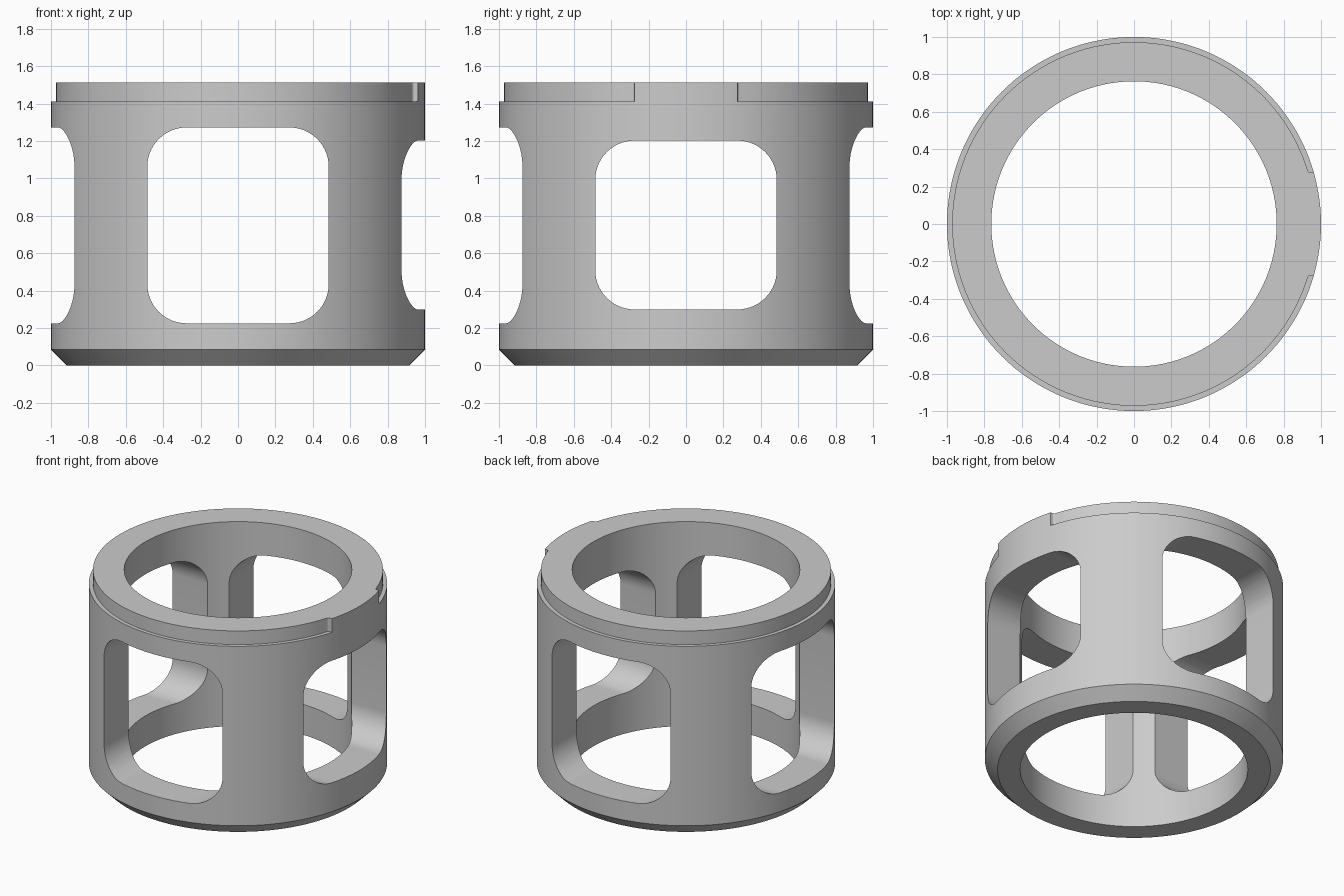
import bpy, bmesh
from math import pi, sin, cos, atan2, sqrt
from mathutils import Matrix, Vector

if "Cube" in bpy.data.objects:
    bpy.data.objects.remove(bpy.data.objects["Cube"], do_unlink=True)

SEGMENTS = 144
OUTER, INNER, RIM = 1.0, 0.763, 0.972
HEIGHT, LEDGE_Z, CHAMFER = 1.513, 1.412, 0.085

grey = bpy.data.materials.new("satin grey")
grey.use_nodes = True
colour = (0.6, 0.6, 0.6, 1)
grey.diffuse_color = colour
grey.node_tree.nodes["Principled BSDF"].inputs["Base Color"].default_value = colour


def make_object(name, bm):
    bmesh.ops.recalc_face_normals(bm, faces=bm.faces)
    mesh = bpy.data.meshes.new(name)
    bm.to_mesh(mesh)
    bm.free()
    mesh.materials.append(grey)
    obj = bpy.data.objects.new(name, mesh)
    bpy.context.collection.objects.link(obj)
    return obj


def arc(cx, cy, r, start, end, steps):
    """Points along a circular arc."""
    angles = [start + (end - start) * i / steps for i in range(steps + 1)]
    return [(cx + r * cos(a), cy + r * sin(a)) for a in angles]


def extrude(name, outline, depth, matrix):
    """Flat outline extruded along local z, then placed by the matrix."""
    bm = bmesh.new()
    bottom = [bm.verts.new((x, y, 0)) for x, y in outline]
    top = [bm.verts.new((x, y, depth)) for x, y in outline]
    bm.faces.new(bottom[::-1])
    bm.faces.new(top)
    for i in range(len(outline)):
        bm.faces.new((bottom[i - 1], bottom[i], top[i], top[i - 1]))
    bm.transform(matrix)
    return make_object(name, bm)


def revolve(name, profile):
    """Closed (radius, height) profile spun into a ring."""
    bm = bmesh.new()
    rings = []
    for i in range(SEGMENTS):
        a = 2 * pi * i / SEGMENTS
        rings.append([bm.verts.new((r * cos(a), r * sin(a), z)) for r, z in profile])
    n = len(profile)
    for i in range(SEGMENTS):
        p, q = rings[i], rings[(i + 1) % SEGMENTS]
        for j in range(n):
            k = (j + 1) % n
            bm.faces.new((p[j], q[j], q[k], p[k]))
    return make_object(name, bm)


def window_cutter(angle, low, high, half=0.485, radius=0.21):
    """Rounded opening cut through one side of the wall."""
    x, y = half - radius, (high - low) / 2 - radius
    outline = []
    for i, (sx, sy) in enumerate(((1, 1), (-1, 1), (-1, -1), (1, -1))):
        outline += arc(sx * x, sy * y, radius, i * pi / 2, (i + 1) * pi / 2, 14)
    place = (Matrix.Translation((0, 0, (low + high) / 2)) @ Matrix.Rotation(angle, 4, "Z")
             @ Matrix(((0, 0, 1, 0.3), (1, 0, 0, 0), (0, 1, 0, 0), (0, 0, 0, 1))))
    return extrude("window_cutter", outline, 0.9, place)


def ledge_cutter(half=0.275, fillet=0.016):
    """Band that trims the top rim, leaving a full-width tab on the +x side."""
    cy = half + fillet
    cx = sqrt((RIM + fillet) ** 2 - cy ** 2)
    tangent = atan2(cy, cx)
    big = 1.1
    corner = atan2(half, sqrt(big ** 2 - half ** 2))
    upper = arc(cx, cy, fillet, -pi / 2, tangent - pi, 8)
    lower = [(x, -y) for x, y in reversed(upper)]
    inner = arc(0, 0, RIM, tangent, 2 * pi - tangent, SEGMENTS)[1:-1]
    outer = arc(0, 0, big, 2 * pi - corner, corner, SEGMENTS)
    return extrude("ledge_cutter", upper + inner + lower + outer, 0.3,
                   Matrix.Translation((0, 0, LEDGE_Z)))


# Ring wall with a chamfered foot
cage = revolve("ring_cage", [(INNER, 0), (OUTER - CHAMFER, 0), (OUTER, CHAMFER),
                             (OUTER, HEIGHT), (INNER, HEIGHT)])

# Three tall windows, one shorter window under the tab, and the rim ledge
cutters = [window_cutter(i * pi / 2, 0.225, 1.272) for i in (1, 2, 3)]
cutters += [window_cutter(0, 0.299, 1.202), ledge_cutter()]
for cutter in cutters:
    cutter.hide_render = True
    cut = cage.modifiers.new("cut", "BOOLEAN")
    cut.operation = "DIFFERENCE"
    cut.solver = "EXACT"
    cut.object = cutter

# Bake the cuts into the wall and drop the cutters
bpy.context.view_layer.update()
depsgraph = bpy.context.evaluated_depsgraph_get()
cut_mesh = bpy.data.meshes.new_from_object(cage.evaluated_get(depsgraph))
cage.modifiers.clear()
cage.data = cut_mesh
for cutter in cutters:
    bpy.data.objects.remove(cutter, do_unlink=True)

# Smooth curved walls, crisp edges
bpy.ops.object.select_all(action="DESELECT")
bpy.context.view_layer.objects.active = cage
cage.select_set(True)
bpy.ops.object.shade_smooth_by_angle(angle=pi / 6)
